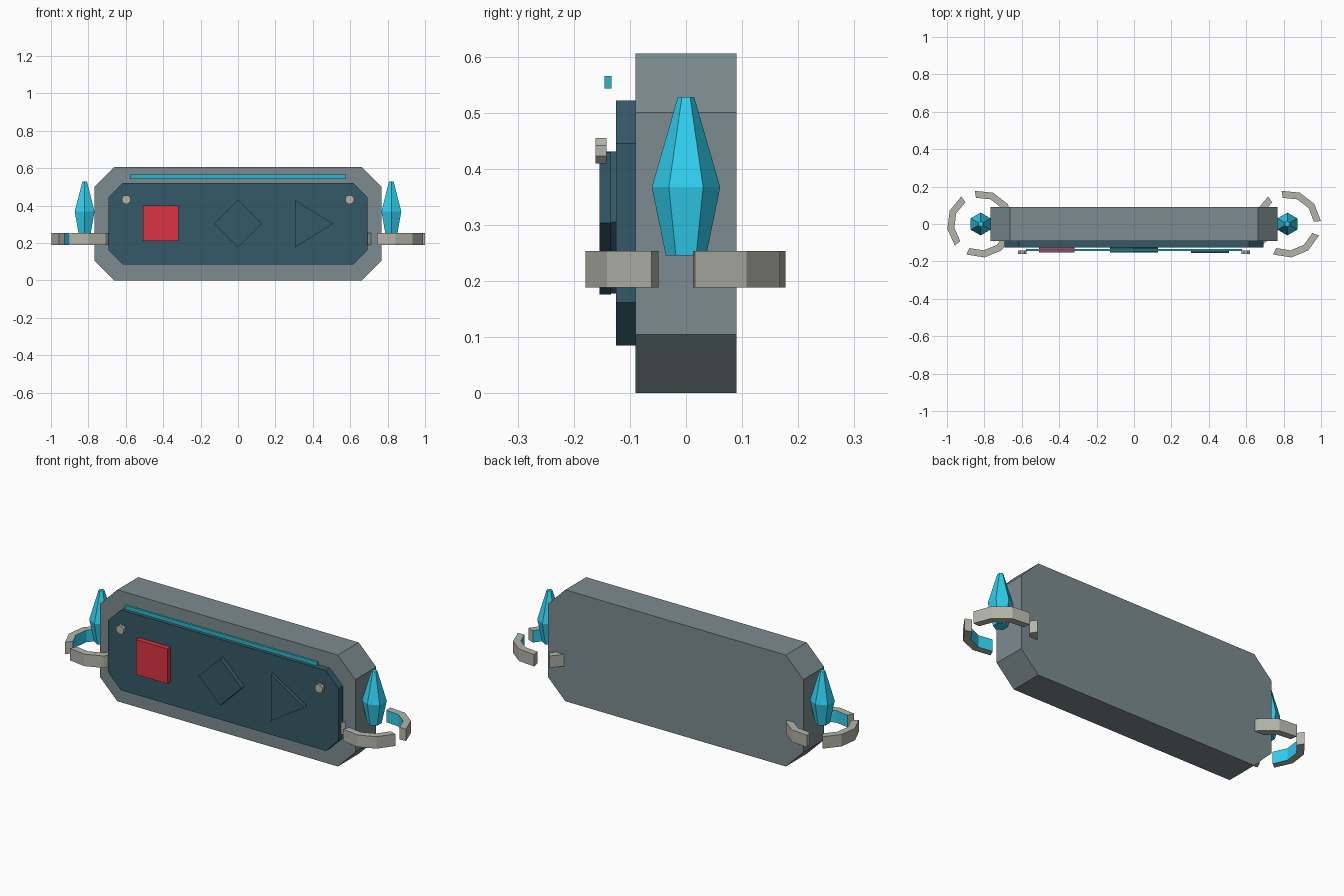
import bpy, bmesh
from math import cos, sin, radians

if "Cube" in bpy.data.objects:
    bpy.data.objects.remove(bpy.data.objects["Cube"])


def mat(name, rgb):
    m = bpy.data.materials.new(name)
    m.diffuse_color = (*rgb, 1)
    m.use_nodes = True
    m.node_tree.nodes["Principled BSDF"].inputs["Base Color"].default_value = m.diffuse_color
    return m


STEEL = mat("blue_grey", (0.20, 0.26, 0.28))
DARK = mat("dark_teal", (0.035, 0.10, 0.14))
RED = mat("red", (0.71, 0.033, 0.058))
GLOW = mat("glow_cyan", (0.03, 0.63, 0.86))
TEAL = mat("bar_teal", (0.025, 0.47, 0.56))
PALE = mat("pale_metal", (0.45, 0.46, 0.40))


def finish(name, bm, *mats):
    bmesh.ops.recalc_face_normals(bm, faces=bm.faces)
    me = bpy.data.meshes.new(name)
    bm.to_mesh(me)
    bm.free()
    for m in mats:
        me.materials.append(m)
    ob = bpy.data.objects.new(name, me)
    bpy.context.collection.objects.link(ob)
    return ob


def plate(name, pts, y0, y1, m):
    """Extrude an x-z outline from y0 to y1."""
    bm = bmesh.new()
    face = bm.faces.new([bm.verts.new((x, y0, z)) for x, z in pts])
    new = bmesh.ops.extrude_face_region(bm, geom=[face])["geom"]
    bmesh.ops.translate(bm, vec=(0, y1 - y0, 0),
                        verts=[v for v in new if isinstance(v, bmesh.types.BMVert)])
    return finish(name, bm, m)


def rect(x0, x1, z0, z1):
    return [(x0, z0), (x1, z0), (x1, z1), (x0, z1)]


def chamfered(w, z0, z1, c):
    return [(-w + c, z0), (w - c, z0), (w, z0 + c), (w, z1 - c),
            (w - c, z1), (-w + c, z1), (-w, z1 - c), (-w, z0 + c)]


# Body slab and raised front panel
plate("body", chamfered(0.768, 0, 0.605, 0.105), -0.09, 0.09, STEEL)
plate("front_panel", chamfered(0.693, 0.085, 0.522, 0.077), -0.125, -0.09, DARK)

# Buttons and light bar
plate("square_button", rect(-0.508, -0.318, 0.21, 0.40), -0.152, -0.122, RED)
plate("diamond_button", [(0, 0.178), (0.127, 0.305), (0, 0.431), (-0.127, 0.305)],
      -0.153, -0.122, DARK)
plate("triangle_button", [(0.305, 0.176), (0.508, 0.303), (0.305, 0.430)],
      -0.154, -0.134, DARK)
plate("light_bar", rect(-0.577, 0.577, 0.543, 0.565), -0.145, -0.133, TEAL)


def crystal(name, cx):
    """Six-sided stacked rings, capped at both ends."""
    bm = bmesh.new()
    rings = [[bm.verts.new((cx + r * cos(radians(30 + 60 * i)),
                            r * sin(radians(30 + 60 * i)), z)) for i in range(6)]
             for r, z in ((0.036, 0.245), (0.061, 0.367), (0.0145, 0.528))]
    for a, b in zip(rings, rings[1:]):
        for i in range(6):
            j = (i + 1) % 6
            bm.faces.new((a[i], a[j], b[j], b[i]))
    bm.faces.new(rings[0])
    bm.faces.new(rings[-1])
    finish(name, bm, GLOW)


def broken_ring(name, cx):
    """Three 95 degree arcs with glowing inner faces."""
    bm = bmesh.new()
    for start in (5, 125, 245):
        secs = []
        for k in range(4):
            a = radians(start + 95 * k / 3)
            secs.append([bm.verts.new((cx + r * cos(a), r * sin(a), z)) for r, z in
                         ((0.142, 0.188), (0.18, 0.188), (0.18, 0.253), (0.142, 0.253))])
        for s, t in zip(secs, secs[1:]):
            for i in range(4):
                j = (i + 1) % 4
                f = bm.faces.new((s[i], s[j], t[j], t[i]))
                f.material_index = 1 if i == 3 else 0
        bm.faces.new(secs[0])
        bm.faces.new(secs[-1])
    finish(name, bm, PALE, GLOW)


# Crystals, rings and bolts on both sides
for side, s in (("left", -1), ("right", 1)):
    crystal(side + "_crystal", s * 0.82)
    broken_ring(side + "_ring", s * 0.82)
    plate(side + "_bolt",
          [(s * 0.597 + 0.0243 * cos(radians(22.5 + 45 * i)),
            0.432 + 0.0243 * sin(radians(22.5 + 45 * i))) for i in range(8)],
          -0.161, -0.142, PALE)
